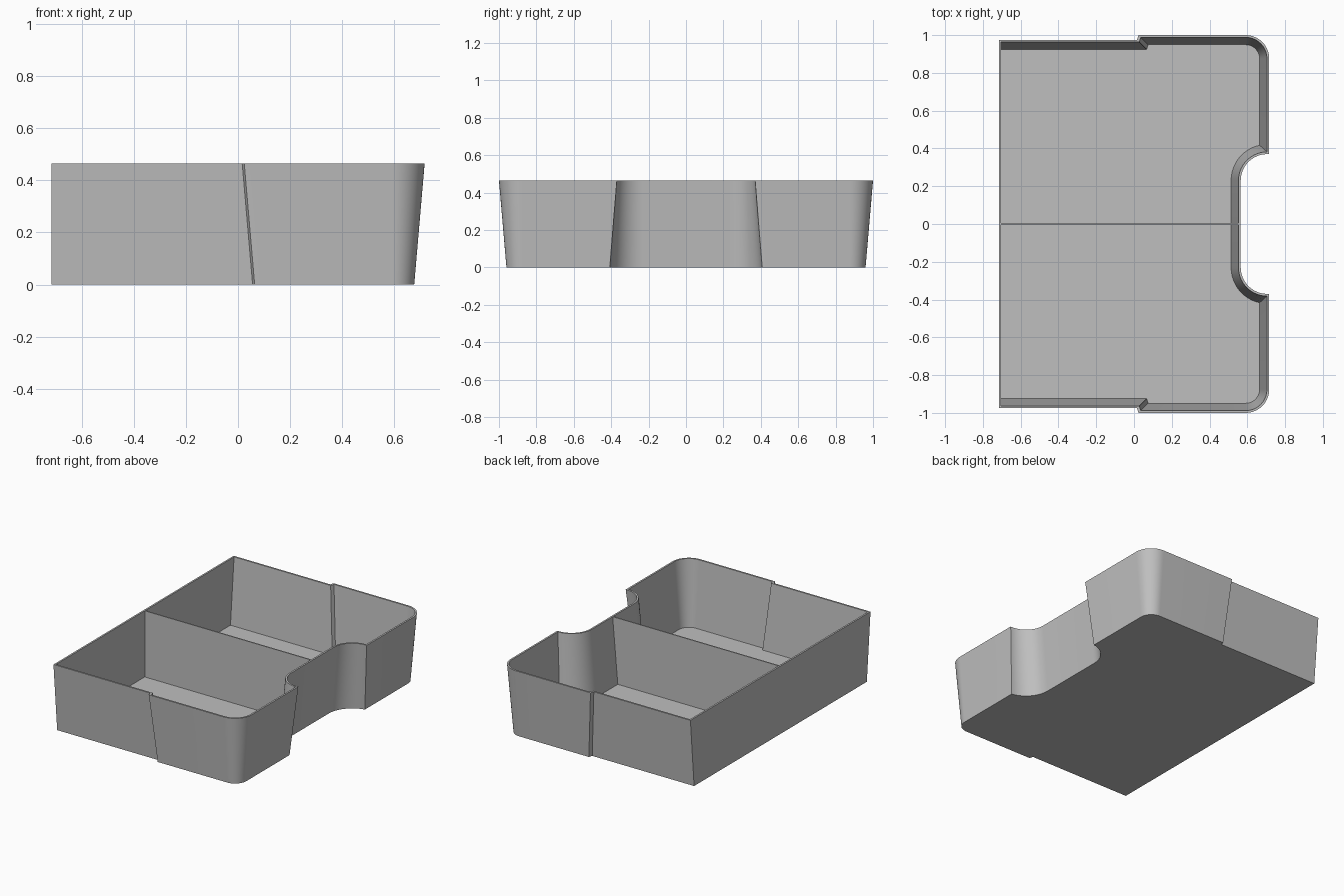
import bpy, bmesh, math

if "Cube" in bpy.data.objects:
    bpy.data.objects.remove(bpy.data.objects["Cube"], do_unlink=True)

HEIGHT, DRAFT, WALL, FLOOR = 0.465, 0.04, 0.012, 0.012
BACK_X, FRONT_X = -0.716, 0.716
STEPS = 14

grey = bpy.data.materials.new("plain grey")
grey.use_nodes = True
grey.diffuse_color = (0.52, 0.52, 0.52, 1)
grey.node_tree.nodes["Principled BSDF"].inputs["Base Color"].default_value = (0.52, 0.52, 0.52, 1)


def arc(cx, cy, r, a0, a1):
    return [(cx + r * math.cos(a0 + (a1 - a0) * i / STEPS),
             cy + r * math.sin(a0 + (a1 - a0) * i / STEPS)) for i in range(STEPS + 1)]


def outline(inset, thick=0.0):
    """Tray outline, drafted on every side but the straight end wall."""
    right = FRONT_X - inset
    notch_r, corner_r = 0.14 + inset, 0.125 - inset
    # notch corner, rounded outer corner, side step, straight end
    half = arc(0.705, 0.23, notch_r, math.pi, math.acos((right - 0.705) / notch_r))
    half += arc(FRONT_X - 0.125, 0.875, corner_r, 0, math.pi / 2)
    half += [(0.024 + inset, 1.0 - inset), (0.016 + inset, 0.975 - inset),
             (BACK_X + thick, 0.975 - inset)]
    return half + [(x, -y) for x, y in reversed(half)]


def finish(bm, name):
    bmesh.ops.recalc_face_normals(bm, faces=bm.faces)
    mesh = bpy.data.meshes.new(name)
    bm.to_mesh(mesh)
    bm.free()
    mesh.materials.append(grey)
    obj = bpy.data.objects.new(name, mesh)
    bpy.context.collection.objects.link(obj)
    bpy.ops.object.select_all(action="DESELECT")
    obj.select_set(True)
    bpy.context.view_layer.objects.active = obj
    bpy.ops.object.shade_smooth_by_angle(angle=math.radians(25))
    return obj


# Tray shell: underside, outer wall, rim, inner wall, floor
floor_inset = DRAFT * (1 - FLOOR / HEIGHT) + WALL
bm = bmesh.new()
levels = [(outline(DRAFT), 0), (outline(0), HEIGHT),
          (outline(WALL, WALL), HEIGHT), (outline(floor_inset, WALL), FLOOR)]
rings = [[bm.verts.new((x, y, z)) for x, y in pts] for pts, z in levels]
for low, high in zip(rings, rings[1:]):
    for i in range(len(low)):
        j = (i + 1) % len(low)
        bm.faces.new((low[i], low[j], high[j], high[i]))
bm.faces.new(rings[0])
bm.faces.new(rings[-1])
finish(bm, "tray_shell")

# Central divider, its front end following the sloped notch wall
bm = bmesh.new()
notch_x = 0.565 - WALL
profile = [(BACK_X + WALL, FLOOR), (0.565 - floor_inset, FLOOR),
           (notch_x, HEIGHT), (BACK_X + WALL, HEIGHT)]
face = bm.faces.new([bm.verts.new((x, -0.004, z)) for x, z in profile])
made = bmesh.ops.extrude_face_region(bm, geom=[face])["geom"]
bmesh.ops.translate(bm, vec=(0, 0.008, 0),
                    verts=[v for v in made if isinstance(v, bmesh.types.BMVert)])
finish(bm, "centre_divider")
